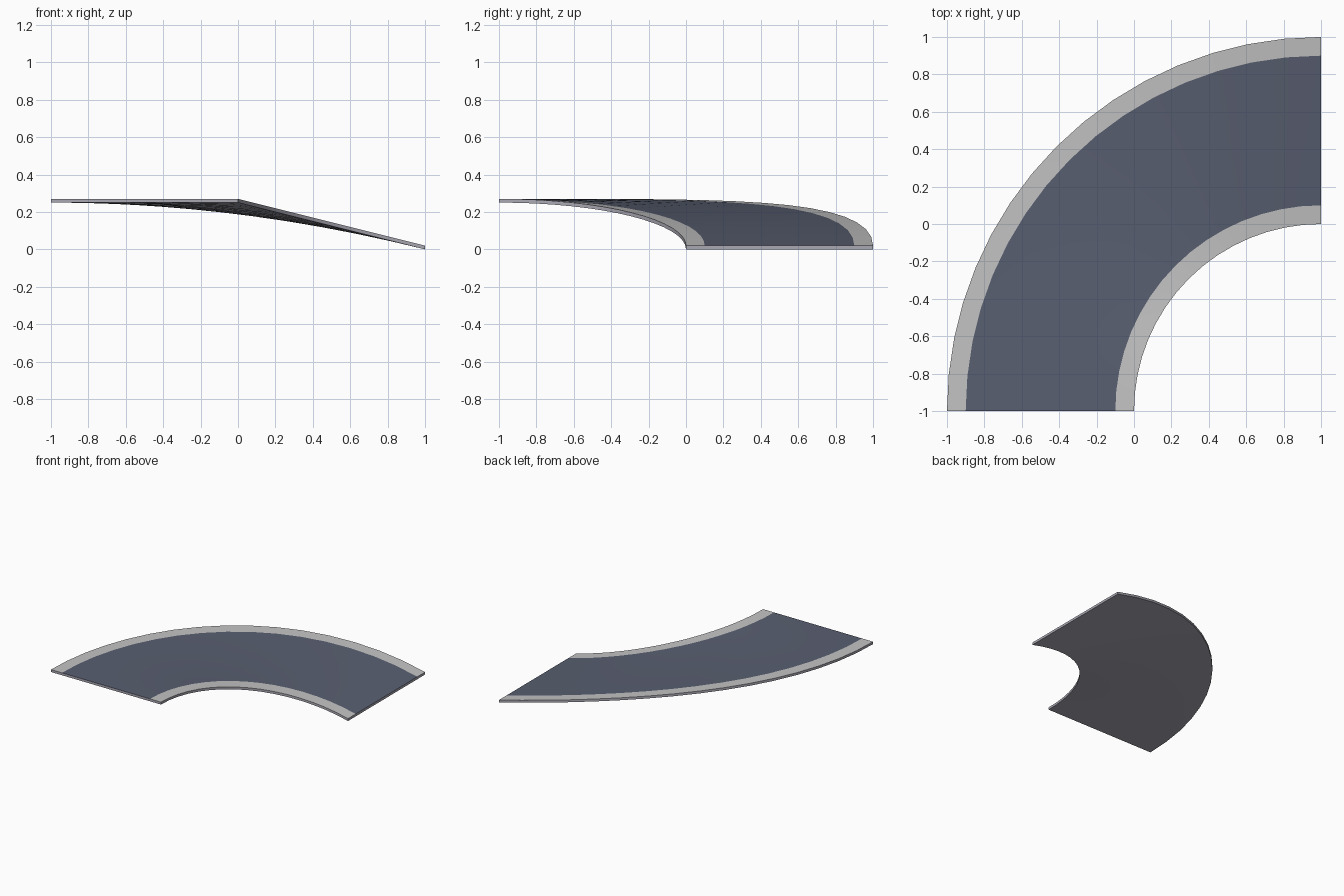
import bpy, bmesh, math

if "Cube" in bpy.data.objects:
    bpy.data.objects.remove(bpy.data.objects["Cube"])

STEPS, RISE, THICK = 16, 0.25, 0.02
RADII = [1.0, 1.1, 1.37, 1.63, 1.9, 2.0]   # kerb, road lanes, kerb


def material(name, rgb):
    m = bpy.data.materials.new(name)
    m.diffuse_color = (*rgb, 1)
    m.use_nodes = True
    m.node_tree.nodes["Principled BSDF"].inputs["Base Color"].default_value = m.diffuse_color
    return m


kerb = material("kerb light grey", (0.55, 0.55, 0.55))
asphalt = material("asphalt blue grey", (0.10, 0.115, 0.165))
concrete = material("concrete side", (0.40, 0.39, 0.45))


def height(r, a):
    # inner edge climbs with sin, outer edge climbs faster (banked bend)
    s = math.sin(a)
    inner, outer = s, 1 - (1 - s) ** 2
    return RISE * (inner + (outer - inner) * (r - 1))


bm = bmesh.new()


def ring(a):
    # closed cross-section: bottom row and top row
    rows = []
    for dz in (0, THICK):
        rows.append([bm.verts.new((1 - r * math.sin(a), -1 + r * math.cos(a),
                                   height(r, a) + dz)) for r in RADII])
    return rows


def face(verts, mat):
    bm.faces.new(verts).material_index = mat


rings = [ring(math.pi / 2 * i / STEPS) for i in range(STEPS + 1)]
n = len(RADII) - 1
for (b0, t0), (b1, t1) in zip(rings, rings[1:]):
    for j in range(n):
        face([t0[j], t0[j + 1], t1[j + 1], t1[j]], 0 if j in (0, n - 1) else 1)
        face([b0[j], b1[j], b1[j + 1], b0[j + 1]], 2)
    for j in (0, n):   # side walls
        face([b0[j], t0[j], t1[j], b1[j]], 2)
for b, t in (rings[0], rings[-1]):   # end caps
    for j in range(n):
        face([b[j], b[j + 1], t[j + 1], t[j]], 2)
bmesh.ops.recalc_face_normals(bm, faces=bm.faces)

mesh = bpy.data.meshes.new("curved_road_ramp")
bm.to_mesh(mesh)
bm.free()
for m in (kerb, asphalt, concrete):
    mesh.materials.append(m)
road = bpy.data.objects.new("curved_road_ramp", mesh)
bpy.context.collection.objects.link(road)
bpy.context.view_layer.objects.active = road
road.select_set(True)
bpy.ops.object.shade_smooth_by_angle(angle=math.radians(30))
